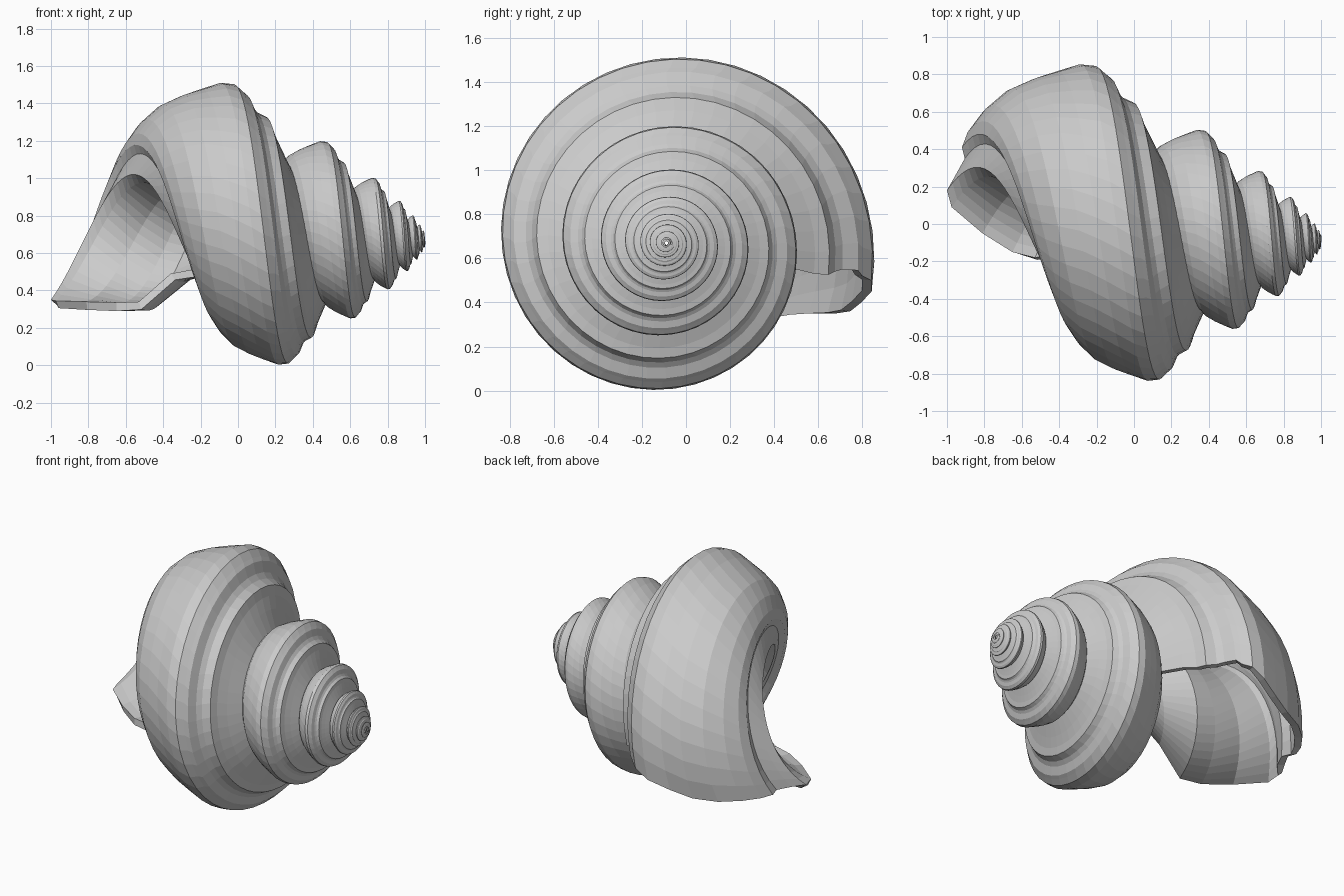
import bpy, math
from mathutils import Vector

if "Cube" in bpy.data.objects:
    bpy.data.objects.remove(bpy.data.objects["Cube"])

APEX_X, AXIS_Y, AXIS_Z = 1.012, -0.09, 0.67   # coiling axis runs along x
GROW_R, GROW_X = 1.59, 1.93                   # growth per whorl: radius, length
TURNS, STEPS = 7, 44

# Lip of the aperture, in order around its edge
shoulder = [(.12, .33, .56), (.04, .50, .55), (.00, .58, .53), (-.02, .645, .525),
            (-.08, .675, .54), (-.11, .71, .55), (-.14, .78, .545), (-.17, .80, .52),
            (-.22, .84, .50)]
outer_wall = [(-.31, .842, .45), (-.44, .795, .40), (-.57, .745, .36),
              (-.71, .68, .35), (-.82, .585, .35), (-.89, .49, .35),
              (-.92, .41, .35), (-.905, .35, .355)]
base_and_columella = [(-.955, .26, .355), (-1.0, .18, .35), (-.975, .09, .345),
                      (-.81, -.05, .34), (-.65, -.15, .335), (-.53, -.18, .34),
                      (-.36, -.15, .49), (-.20, -.10, .52)]
profile = [Vector(p) for p in shoulder + outer_wall + base_and_columella]


def coil(p, t):
    """Move a lip point back t whorls towards the apex."""
    a, s = 2 * math.pi * t, GROW_R ** -t
    y, z = (p.y - AXIS_Y) * s, (p.z - AXIS_Z) * s
    return (APEX_X - (APEX_X - p.x) * GROW_X ** -t,
            AXIS_Y + y * math.cos(a) - z * math.sin(a),
            AXIS_Z + y * math.sin(a) + z * math.cos(a))


# Shell: the lip swept along the shrinking spiral
n = len(profile)
rings = int(TURNS * STEPS) + 1
verts = [coil(p, j / STEPS) for j in range(rings) for p in profile]
faces = [(j * n + i, j * n + i + 1, (j + 1) * n + i + 1, (j + 1) * n + i)
         for j in range(rings - 1) for i in range(n - 1)]
mesh = bpy.data.meshes.new("spiral_shell")
mesh.from_pydata(verts, [], faces)
shell = bpy.data.objects.new("spiral_shell", mesh)
bpy.context.collection.objects.link(shell)

# Wall thickness, thinning towards the apex
group = shell.vertex_groups.new(name="wall")
for j in range(rings):
    group.add(list(range(j * n, (j + 1) * n)), GROW_X ** (-j / STEPS), 'REPLACE')
wall = shell.modifiers.new("wall", 'SOLIDIFY')
wall.thickness = 0.045
wall.offset = -1
wall.vertex_group = "wall"
